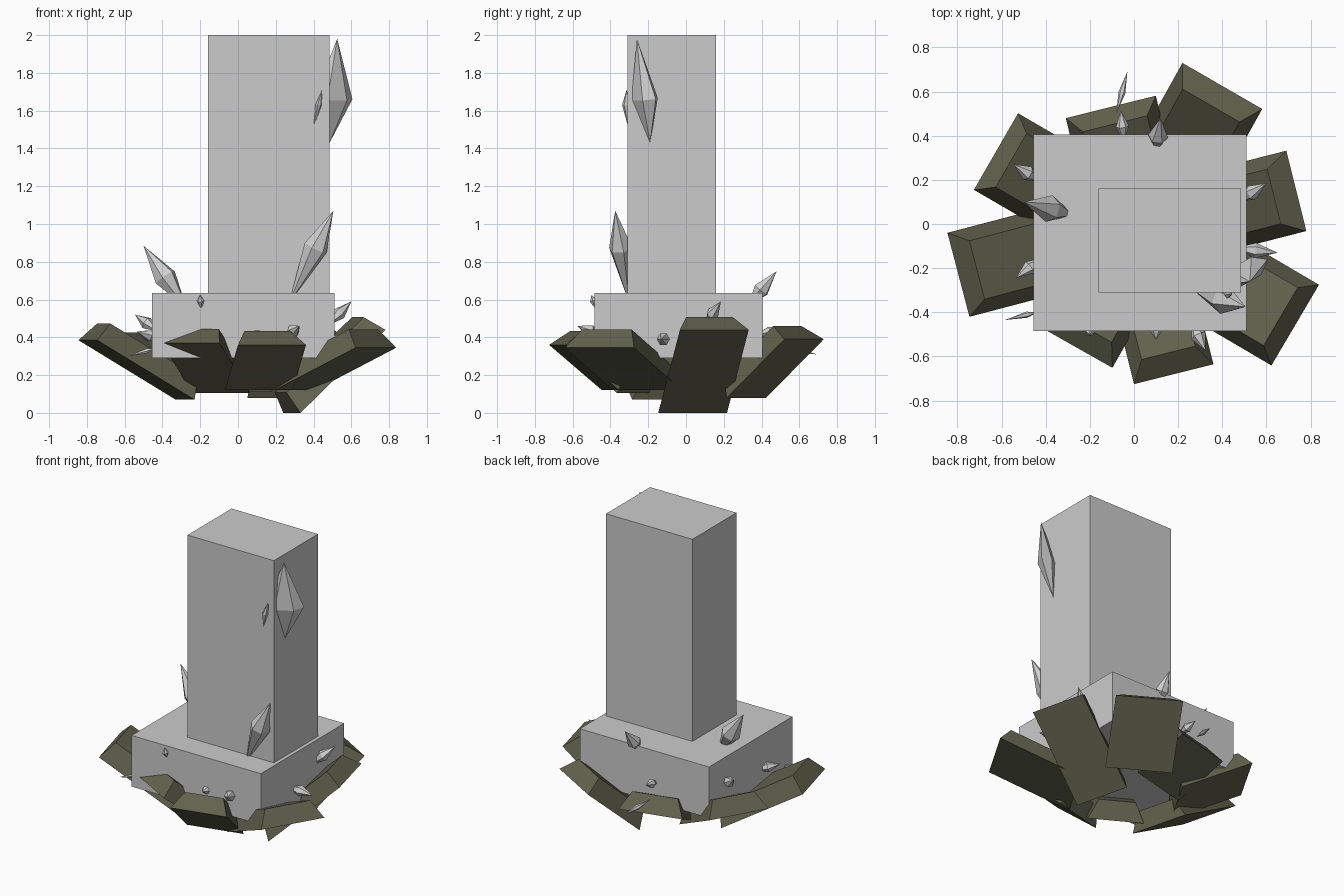
import bpy, bmesh, math
from mathutils import Vector

cube = bpy.data.objects.get("Cube")
if cube:
    bpy.data.objects.remove(cube, do_unlink=True)


def material(name, color):
    m = bpy.data.materials.new(name)
    m.use_nodes = True
    m.diffuse_color = (*color, 1)
    m.node_tree.nodes["Principled BSDF"].inputs["Base Color"].default_value = (*color, 1)
    return m


stone = material("pale grey stone", (0.6, 0.6, 0.6))
crystal = material("light grey crystal", (0.64, 0.64, 0.64))
rock = material("dark olive rock", (0.12, 0.122, 0.075))


def finish(name, bm, mat):
    bmesh.ops.recalc_face_normals(bm, faces=bm.faces)
    mesh = bpy.data.meshes.new(name)
    bm.to_mesh(mesh)
    bm.free()
    mesh.materials.append(mat)
    obj = bpy.data.objects.new(name, mesh)
    bpy.context.collection.objects.link(obj)


def block(name, low, high, mat):
    bm = bmesh.new()
    bmesh.ops.create_cube(bm, size=1)
    low, high = Vector(low), Vector(high)
    for v in bm.verts:
        v.co = (low + high) / 2 + v.co * (high - low)
    finish(name, bm, mat)


def slab(name, azimuth, top, bottom, width, thick=0.12, side=0.06, end=0.03):
    """Tilted slab whose inner face is smaller than its outer face."""
    top, bottom = Vector(top), Vector(bottom)
    along = (top - bottom).normalized()
    a = math.radians(azimuth)
    across = Vector((-math.sin(a), math.cos(a), 0))
    inward = along.cross(across)
    if inward.z < 0:
        inward.negate()
    bm = bmesh.new()
    rings = []
    for depth, ds, de in ((0, 0, 0), (thick, side, end)):
        ring = []
        for base, s, e in ((top, 1, -1), (top, -1, -1), (bottom, -1, 1), (bottom, 1, 1)):
            ring.append(bm.verts.new(base + across * s * (width / 2 - ds)
                                     + along * e * de + inward * depth))
        rings.append(ring)
    for ring in rings:
        bm.faces.new(ring)
    for i in range(4):
        j = (i + 1) % 4
        bm.faces.new((rings[0][i], rings[0][j], rings[1][j], rings[1][i]))
    finish(name, bm, rock)


def shard(name, tip, root, radius, waist=0.45, flat=1.0, sides=6):
    """Pointed crystal: two cones meeting at a waist."""
    tip, root = Vector(tip), Vector(root)
    turn = (tip - root).to_track_quat("Z", "Y")
    bm = bmesh.new()
    a, b = bm.verts.new(tip), bm.verts.new(root)
    ring = []
    for i in range(sides):
        t = math.tau * i / sides
        offset = Vector((radius * math.cos(t), radius * flat * math.sin(t), 0))
        ring.append(bm.verts.new(root.lerp(tip, waist) + turn @ offset))
    for i in range(sides):
        j = (i + 1) % sides
        bm.faces.new((ring[i], ring[j], a))
        bm.faces.new((ring[j], ring[i], b))
    finish(name, bm, crystal)


# Tower and plinth
block("tower", (-0.16, -0.31, 0.6), (0.485, 0.16, 2), stone)
block("plinth", (-0.455, -0.485, 0.29), (0.51, 0.405, 0.635), stone)

# Ring of tilted rock slabs
slab("slab_back_left", 60, (0.4, 0.625, 0.39), (0.23, 0.32, 0.08), 0.417)
slab("slab_left", 14, (0.735, 0.15, 0.44), (0.285, 0.035, 0), 0.375)
slab("slab_front_left", -30.5, (0.73, -0.458, 0.345), (0.3, -0.205, 0.12), 0.424)
slab("slab_front", -76, (0.18, -0.68, 0.36), (0.11, -0.4, 0.12), 0.371)
slab("slab_front_right", -119.5, (-0.25, -0.565, 0.37), (-0.09, -0.28, 0.105), 0.35)
slab("slab_right", 194.7, (-0.795, -0.23, 0.385), (-0.28, -0.095, 0.07), 0.393)
slab("slab_back_right", 150, (-0.625, 0.328, 0.33), (-0.25, 0.11, 0.12), 0.4)
slab("slab_back", 104, (-0.105, 0.53, 0.27), (-0.025, 0.2, 0.11), 0.42)

# Large crystals
shard("tower_side_crystal", (0.525, -0.26, 1.98), (0.485, -0.19, 1.43), 0.12, 0.42, 0.45)
shard("tower_front_crystal", (0.445, -0.315, 1.71), (0.4, -0.305, 1.51), 0.028, 0.6, 0.6)
shard("tower_foot_crystal", (0.505, -0.375, 1.07), (0.27, -0.3, 0.58), 0.065, 0.6)
shard("plinth_top_crystal", (-0.5, 0.1, 0.885), (-0.27, 0.04, 0.55), 0.062, 0.5)
shard("plinth_back_crystal", (0.12, 0.48, 0.75), (0.1, 0.33, 0.57), 0.045, 0.45)

# Small crystals on the plinth sides
shard("left_crystal_upper", (0.6, 0.185, 0.59), (0.47, 0.1, 0.46), 0.035, 0.5)
shard("left_crystal_lower", (0.65, -0.13, 0.39), (0.45, -0.11, 0.39), 0.035, 0.5)
shard("right_crystal_back", (-0.545, 0.27, 0.52), (-0.42, 0.19, 0.43), 0.035, 0.5)
shard("right_crystal_front", (-0.535, -0.245, 0.43), (-0.41, -0.15, 0.39), 0.032, 0.5)
shard("front_crystal_upper", (-0.2, -0.5, 0.625), (-0.195, -0.475, 0.545), 0.02, 0.6)
shard("front_crystal_left", (0.325, -0.575, 0.46), (0.26, -0.44, 0.41), 0.035, 0.5)
shard("front_crystal_middle", (0.1, -0.525, 0.42), (0.1, -0.44, 0.41), 0.028, 0.5)
shard("back_crystal", (-0.06, 0.515, 0.45), (-0.045, 0.37, 0.41), 0.03, 0.5)
shard("right_splinter", (-0.585, -0.435, 0.3), (-0.44, -0.4, 0.34), 0.014, 0.3)
shard("back_splinter", (-0.03, 0.69, 0.31), (-0.08, 0.5, 0.35), 0.016, 0.5)
